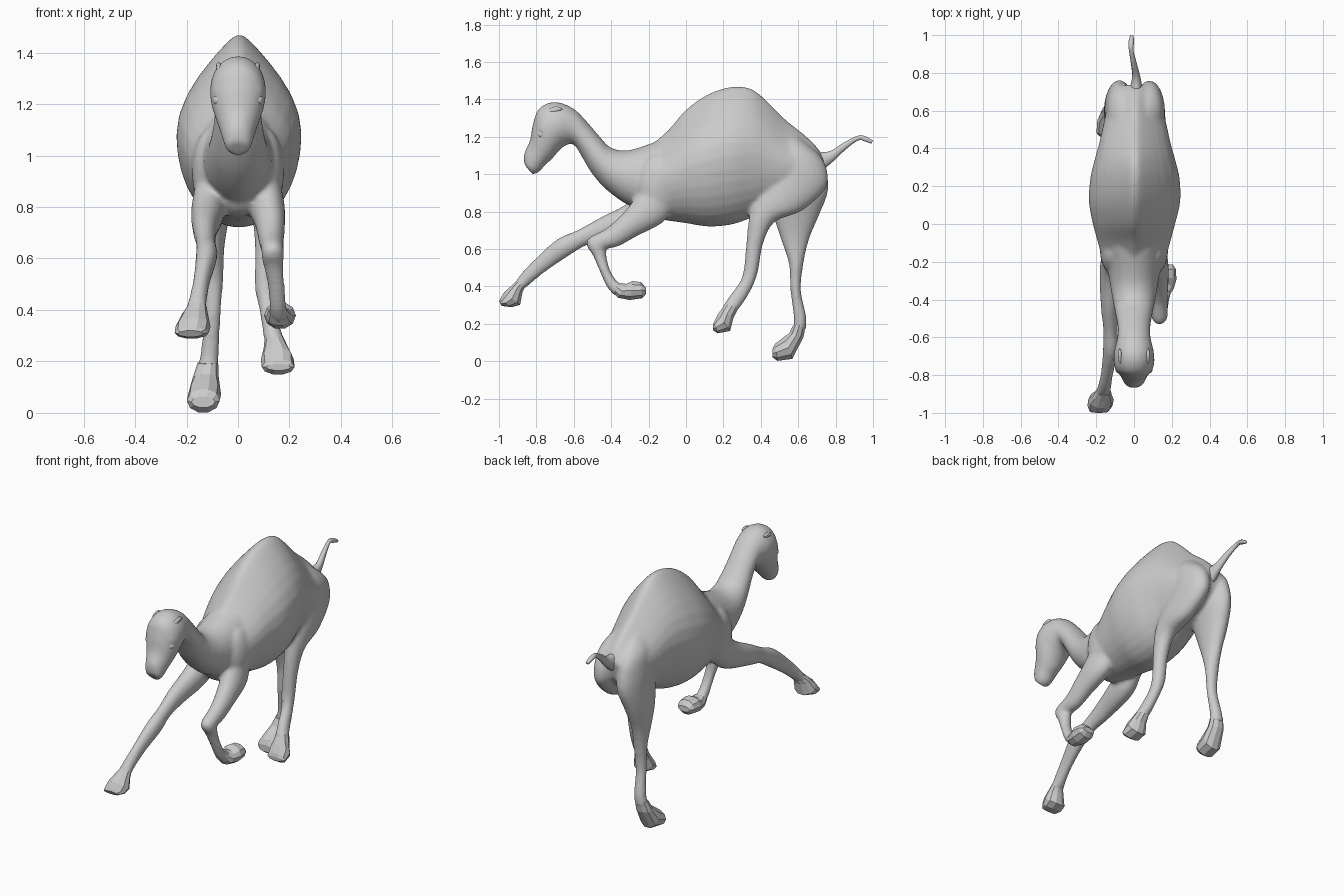
import bpy, bmesh, math
from mathutils import Vector


def catmull(a, b, c, d, t):
    return [0.5 * (2*q + (r-p)*t + (2*p - 5*q + 4*r - s)*t*t + (3*q - p - 3*r + s)*t**3)
            for p, q, r, s in zip(a, b, c, d)]


def add_tube(bm, rings, sides=24, steps=5, pinch=0.0):
    """Loft of rings (yA, zA, yB, zB, x, half width): A and B are opposite side-view outline points."""
    n, full = len(rings), []
    for i in range(n - 1):
        quad = [rings[max(0, min(n - 1, i + k))] for k in (-1, 0, 1, 2)]
        full += [catmull(*quad, s / steps) for s in range(steps)]
    full.append(rings[-1])
    loops = []
    for i, (ya, za, yb, zb, x, w) in enumerate(full):
        # the pinched upper edge (hump ridge) fades towards both ends of the tube
        p = pinch * min(1, 2.2 * math.sin(math.pi * i / (len(full) - 1)))
        mid = Vector((x, (ya + yb) / 2, (za + zb) / 2))
        up = Vector((0, (ya - yb) / 2, (za - zb) / 2))
        loop = []
        for k in range(sides):
            t = 2 * math.pi * k / sides
            wide = w * math.cos(t) * (1 - p * max(0, math.sin(t)) ** 2)
            loop.append(bm.verts.new(mid + up * math.sin(t) + Vector((wide, 0, 0))))
        loops.append(loop)
    for a, b in zip(loops, loops[1:]):
        for k in range(sides):
            j = (k + 1) % sides
            bm.faces.new((a[k], a[j], b[j], b[k]))
    bm.faces.new(loops[0][::-1])
    bm.faces.new(loops[-1])


def finish(name, bm, smooth=True):
    bmesh.ops.recalc_face_normals(bm, faces=bm.faces)
    for f in bm.faces:
        f.smooth = smooth
    me = bpy.data.meshes.new(name)
    bm.to_mesh(me)
    bm.free()
    ob = bpy.data.objects.new(name, me)
    bpy.context.collection.objects.link(ob)
    return ob


# Torso with hump
torso = [
    (-.30, 1.10, -.30, .86, 0, .10), (-.22, 1.135, -.24, .775, 0, .155),
    (-.10, 1.232, -.12, .755, 0, .188), (0, 1.345, 0, .738, 0, .218),
    (.12, 1.43, .12, .72, .003, .242), (.25, 1.47, .24, .73, .005, .236),
    (.35, 1.457, .34, .763, .005, .212), (.43, 1.395, .42, .80, .005, .19),
    (.53, 1.295, .50, .83, .005, .17), (.63, 1.215, .58, .86, .005, .15),
    (.70, 1.145, .66, .90, .005, .125), (.74, 1.08, .715, .97, .005, .08)]

# Neck and head
neck_head = [
    (-.12, 1.19, -.18, .80, 0, .15), (-.30, 1.13, -.30, .83, 0, .13),
    (-.40, 1.142, -.42, .912, 0, .112), (-.46, 1.20, -.50, 1.0, 0, .098),
    (-.52, 1.27, -.555, 1.09, 0, .088), (-.60, 1.35, -.60, 1.158, 0, .088),
    (-.70, 1.387, -.65, 1.15, 0, .105), (-.785, 1.353, -.69, 1.112, 0, .108),
    (-.818, 1.27, -.72, 1.077, 0, .092), (-.835, 1.18, -.75, 1.052, 0, .074),
    (-.866, 1.11, -.785, 1.012, 0, .058), (-.866, 1.055, -.82, .998, 0, .046)]

# Legs: stretched and folded at the front, both standing at the back
front_leg_left = [
    (-.16, 1.05, -.05, .85, -.10, .05), (-.28, .87, -.18, .72, -.115, .066),
    (-.46, .768, -.40, .655, -.128, .048), (-.58, .702, -.53, .62, -.125, .038),
    (-.69, .652, -.62, .568, -.122, .042), (-.80, .555, -.75, .48, -.14, .033),
    (-.88, .47, -.83, .415, -.155, .035), (-.93, .395, -.875, .38, -.165, .045)]
front_leg_right = [
    (-.16, 1.05, -.05, .85, .10, .05), (-.27, .88, -.12, .745, .112, .068),
    (-.33, .80, -.26, .67, .125, .058), (-.42, .715, -.36, .615, .13, .048),
    (-.52, .66, -.43, .60, .135, .044), (-.53, .615, -.425, .58, .135, .043),
    (-.50, .57, -.422, .545, .14, .037), (-.465, .49, -.40, .475, .15, .033),
    (-.425, .40, -.36, .42, .155, .034), (-.38, .35, -.33, .415, .16, .04)]
hind_leg_left = [
    (.60, 1.20, .45, 1.22, -.05, .03), (.715, 1.10, .44, 1.14, -.07, .065), (.755, 1.0, .45, 1.0, -.075, .078),
    (.758, .90, .45, .88, -.08, .078), (.712, .78, .473, .76, -.095, .064),
    (.658, .65, .508, .65, -.10, .048), (.628, .52, .55, .52, -.097, .04),
    (.615, .38, .558, .38, -.10, .033), (.643, .24, .577, .22, -.11, .036),
    (.643, .17, .565, .16, -.12, .042)]
hind_leg_right = [
    (.60, 1.20, .48, 1.23, .05, .03), (.715, 1.10, .47, 1.16, .075, .067), (.757, 1.01, .45, 1.08, .08, .08),
    (.742, .915, .41, .99, .085, .08), (.62, .805, .365, .88, .10, .068),
    (.475, .745, .337, .77, .108, .052), (.413, .63, .322, .63, .108, .042),
    (.385, .48, .31, .50, .105, .04), (.355, .395, .29, .43, .115, .034),
    (.305, .31, .23, .345, .13, .035), (.26, .255, .19, .285, .145, .042)]

bm = bmesh.new()
add_tube(bm, torso, sides=32, pinch=.6)
for rings in (neck_head, front_leg_left, front_leg_right, hind_leg_left, hind_leg_right):
    add_tube(bm, rings)

# Shoulder and brow masses, mirrored
for s in (-1, 1):
    for centre, size in (((.10, -.15, .94), (.08, .12, .17)), ((.068, -.755, 1.25), (.034, .04, .028))):
        ball = bmesh.ops.create_uvsphere(bm, u_segments=20, v_segments=12, radius=1)["verts"]
        for v in ball:
            v.co = Vector((s * centre[0], centre[1], centre[2])) + Vector(a * b for a, b in zip(v.co, size))

# Fuse everything into one skin
skin = finish("body_with_legs_and_head", bm)
bpy.context.view_layer.objects.active = skin
skin.select_set(True)
mod = skin.modifiers.new("fuse", 'REMESH')
mod.mode, mod.voxel_size, mod.use_smooth_shade = 'VOXEL', .01, True
mod2 = skin.modifiers.new("soften", 'SMOOTH')
mod2.factor, mod2.iterations = .5, 10
for m in ("fuse", "soften"):
    bpy.ops.object.modifier_apply(modifier=m)

# Faceted feet: pastern, heel, pad, toe and blunt tip
feet = {
    "front_foot_left": [(-.91, .43, -.86, .395, -.16, .038), (-.94, .40, -.872, .37, -.167, .05),
                        (-.975, .37, -.885, .30, -.175, .068), (-.995, .335, -.93, .288, -.18, .066),
                        (-1.0, .32, -.985, .295, -.185, .05)],
    "front_foot_right": [(-.40, .375, -.345, .42, .155, .036), (-.365, .338, -.32, .415, .16, .05),
                         (-.30, .325, -.285, .432, .163, .062), (-.235, .335, -.24, .425, .165, .056),
                         (-.213, .36, -.215, .395, .165, .04)],
    "hind_foot_left": [(.643, .20, .57, .19, -.117, .04), (.63, .13, .55, .15, -.125, .05),
                       (.57, .01, .525, .135, -.13, .064), (.49, .0, .475, .095, -.135, .064),
                       (.462, .02, .462, .065, -.135, .046)],
    "hind_foot_right": [(.28, .28, .21, .31, .14, .036), (.255, .23, .185, .275, .148, .048),
                        (.238, .16, .17, .255, .153, .064), (.17, .148, .148, .21, .156, .064),
                        (.145, .165, .143, .19, .157, .048)]}
for name, rings in feet.items():
    bm = bmesh.new()
    add_tube(bm, rings, sides=10, steps=1)
    finish(name, bm, smooth=False)

# Tail
bm = bmesh.new()
add_tube(bm, [(.70, 1.12, .72, 1.01, .01, .035), (.77, 1.125, .785, 1.065, .012, .022),
              (.84, 1.168, .853, 1.13, 0, .016), (.92, 1.207, .92, 1.18, -.015, .012),
              (.96, 1.203, .955, 1.175, -.015, .015), (1.0, 1.18, .99, 1.163, -.012, .01)], sides=10, steps=4)
finish("tail", bm)

# Small folded ears and eyes
for s, side in ((-1, "left"), (1, "right")):
    bm = bmesh.new()
    add_tube(bm, [(-.745, 1.335, -.725, 1.315, s*.068, .010), (-.73, 1.352, -.695, 1.325, s*.073, .012),
                  (-.70, 1.362, -.67, 1.34, s*.075, .010), (-.675, 1.36, -.66, 1.348, s*.075, .005)],
             sides=10, steps=3)
    finish("ear_" + side, bm)
    bm = bmesh.new()
    bmesh.ops.create_uvsphere(bm, u_segments=16, v_segments=10, radius=.023)
    bmesh.ops.translate(bm, verts=bm.verts, vec=(s * .075, -.77, 1.215))
    finish("eye_" + side, bm)
